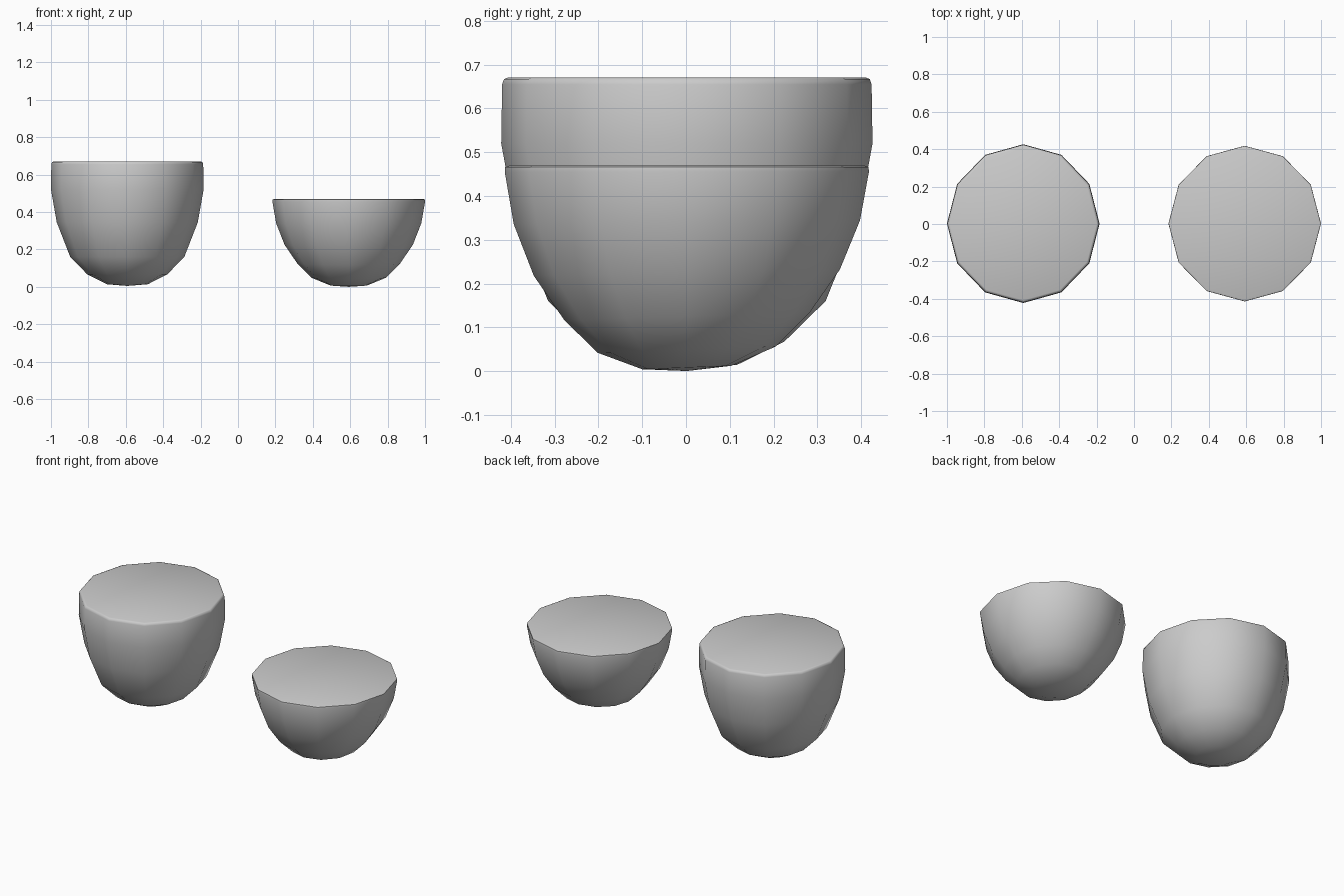
import bpy, bmesh, math

if "Cube" in bpy.data.objects:
    bpy.data.objects.remove(bpy.data.objects["Cube"])

SIDES = 12

def half_egg(name, cx, tip_z, profile, y_scale, y_off=0.0, lean=0.0):
    """Revolve a (radius, z) profile into a closed 12-sided cup with a flat top."""
    bm = bmesh.new()
    top = profile[-1][1]
    tip = bm.verts.new((cx, y_off, tip_z))
    rings = []
    for r, z in profile:
        ring = []
        for i in range(SIDES):
            a = 2 * math.pi * i / SIDES
            y = r * y_scale * math.sin(a)
            ring.append(bm.verts.new((cx + r * math.cos(a), y + y_off,
                                      z + lean * y * (1 - z / top))))
        rings.append(ring)
    for i in range(SIDES):
        j = (i + 1) % SIDES
        bm.faces.new((tip, rings[0][j], rings[0][i]))
        for lo, hi in zip(rings, rings[1:]):
            bm.faces.new((lo[i], lo[j], hi[j], hi[i]))
    bm.faces.new(rings[-1])
    bmesh.ops.recalc_face_normals(bm, faces=bm.faces)
    mesh = bpy.data.meshes.new(name)
    bm.to_mesh(mesh)
    bm.free()
    obj = bpy.data.objects.new(name, mesh)
    bpy.context.collection.objects.link(obj)
    bpy.ops.object.select_all(action='DESELECT')
    obj.select_set(True)
    bpy.context.view_layer.objects.active = obj
    bpy.ops.object.shade_smooth_by_angle(angle=math.radians(50))
    return obj

# Tall half: rounded base, near-vertical wall, small rounded rim
half_egg("tall_egg_half", -0.592, 0.005,
         [(0.11, 0.014), (0.214, 0.067), (0.305, 0.16), (0.377, 0.345),
          (0.408, 0.52), (0.406, 0.655), (0.402, 0.667), (0.393, 0.671)],
         1.04, 0.002)

# Short half: shallower cup, base leaning slightly, small rounded rim
half_egg("short_egg_half", 0.592, 0.0,
         [(0.10, 0.008), (0.20, 0.049), (0.275, 0.125), (0.343, 0.225),
          (0.388, 0.34), (0.408, 0.455), (0.407, 0.466), (0.397, 0.47)],
         1.02, 0.002, 0.04)
